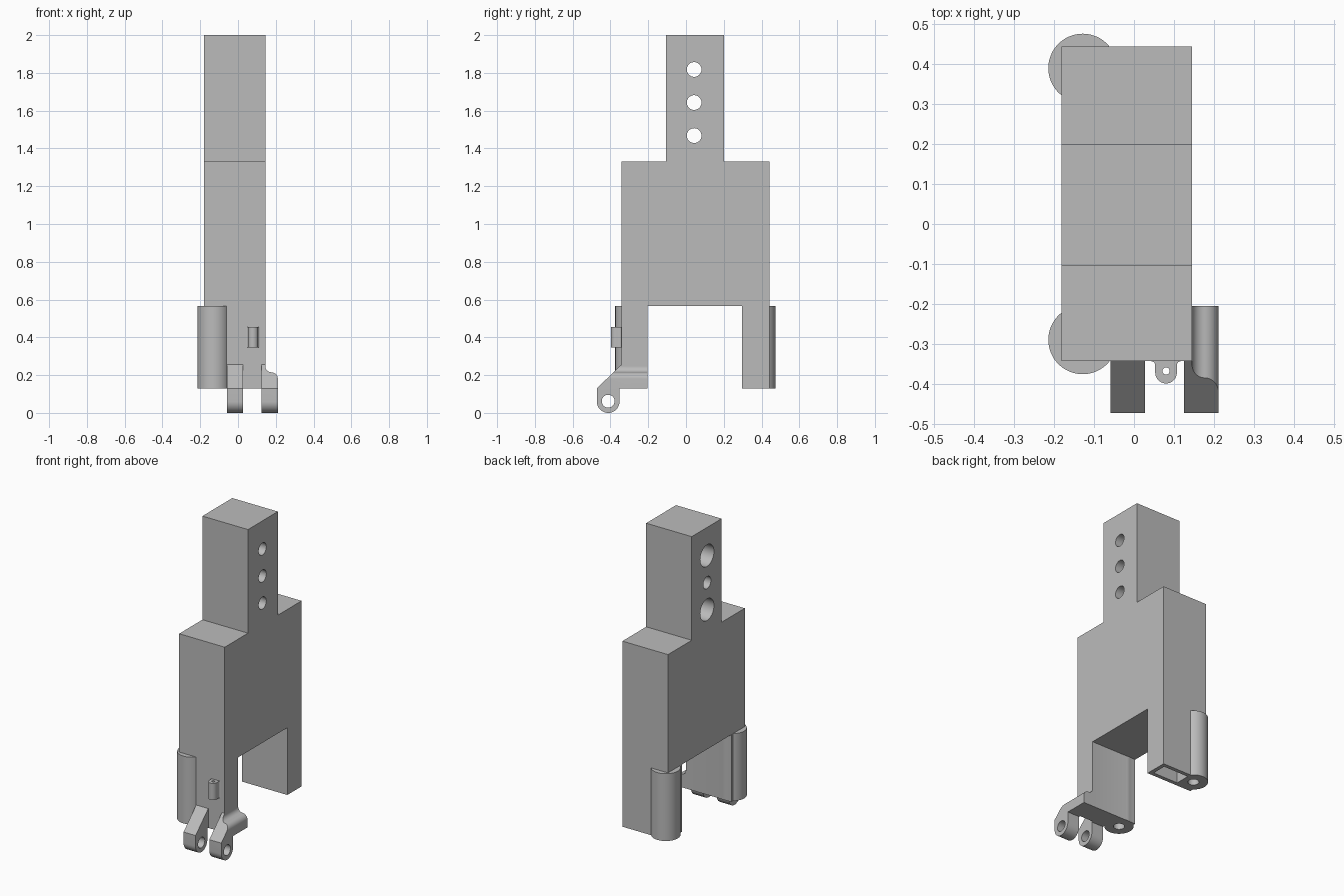
import bpy, bmesh
from math import cos, sin, pi, radians
from mathutils import Vector

old = bpy.data.objects.get("Cube")
if old:
    bpy.data.objects.remove(old, do_unlink=True)

grey = bpy.data.materials.new("plain_grey")
grey.use_nodes = True
COL = (0.5, 0.5, 0.5, 1)
grey.diffuse_color = COL
grey.node_tree.nodes["Principled BSDF"].inputs["Base Color"].default_value = COL


def arc(cx, cy, r, a0, a1, n=12):
    """Points along an arc, angles in degrees."""
    angles = [radians(a0 + (a1 - a0) * i / n) for i in range(n + 1)]
    return [(cx + r * cos(a), cy + r * sin(a)) for a in angles]


def circle(cx, cy, r, n=48):
    return arc(cx, cy, r, 0, 360, n)[:-1]


def prism(name, pts, axis, lo, hi):
    """Extrude a 2D outline along an axis; outline is (y,z), (x,z) or (x,y)."""
    place = {"x": lambda p: (lo, p[0], p[1]),
             "y": lambda p: (p[0], lo, p[1]),
             "z": lambda p: (p[0], p[1], lo)}[axis]
    shift = Vector([(hi - lo) * (a == axis) for a in "xyz"])
    bm = bmesh.new()
    face = bm.faces.new([bm.verts.new(place(p)) for p in pts])
    new = bmesh.ops.extrude_face_region(bm, geom=[face])["geom"]
    bmesh.ops.translate(bm, vec=shift,
                        verts=[v for v in new if isinstance(v, bmesh.types.BMVert)])
    bmesh.ops.recalc_face_normals(bm, faces=bm.faces)
    me = bpy.data.meshes.new(name)
    bm.to_mesh(me)
    bm.free()
    me.materials.append(grey)
    ob = bpy.data.objects.new(name, me)
    bpy.context.collection.objects.link(ob)
    return ob


def combine(ob, other, operation, keep=False):
    bpy.context.view_layer.objects.active = ob
    mod = ob.modifiers.new(operation.lower(), "BOOLEAN")
    mod.operation, mod.object, mod.solver = operation, other, "EXACT"
    bpy.ops.object.modifier_apply(modifier=mod.name)
    if not keep:
        bpy.data.objects.remove(other, do_unlink=True)


def smooth(ob):
    bpy.ops.object.select_all(action="DESELECT")
    ob.select_set(True)
    bpy.context.view_layer.objects.active = ob
    bpy.ops.object.shade_smooth_by_angle(angle=radians(30))


# Main dimensions
X0, X1 = -0.181, 0.145
FRONT, BACK = -0.3425, 0.4425
LEG, GAP, SHOULDER = 0.13, 0.565, 1.33

# Body: two legs, wide block and narrow tower
body = prism("body", [
    (FRONT, LEG), (-0.205, LEG), (-0.205, GAP), (0.297, GAP), (0.297, LEG),
    (BACK, LEG), (BACK, SHOULDER), (0.2, SHOULDER), (0.2, 2), (-0.105, 2),
    (-0.105, SHOULDER), (FRONT, SHOULDER)], "x", X0, X1)

# Round corner posts on the legs, each with a bore from below
for y in (-0.289, 0.389):
    combine(body, prism("post", circle(-0.128, y, 0.086), "z", LEG, GAP), "UNION")
    combine(body, prism("bore", circle(-0.128, y, 0.033), "z", 0, 0.45), "DIFFERENCE")

# Rectangular pocket under the back leg
pocket = [(-0.06, 0.322), (0.12, 0.322), (0.12, 0.418), (-0.06, 0.418)]
combine(body, prism("pocket", pocket, "z", 0, 0.45), "DIFFERENCE")

# Tower holes; the outer two are counterbored from one side
for z, counterbored in ((1.468, True), (1.643, False), (1.818, True)):
    combine(body, prism("hole", circle(0.043, z, 0.039), "x", -1, 1), "DIFFERENCE")
    if counterbored:
        combine(body, prism("counterbore", circle(0.043, z, 0.07), "x", -1, -0.03),
                "DIFFERENCE")


# Hinge lugs at the foot of the front leg
def lug(name, x0, x1, rear):
    outline = arc(-0.412, 0.06, 0.06, 180, 360, 20) + [
        (-0.352, LEG), (rear, LEG), (rear, 0.255), (FRONT, 0.255), (-0.472, LEG)]
    ob = prism(name, outline, "x", x0, x1)
    combine(ob, prism("pin_hole", circle(-0.412, 0.062, 0.034), "x", -1, 1), "DIFFERENCE")
    return ob


right_lug = lug("right_lug", -0.059, 0.027, FRONT)
left_lug = lug("left_lug", 0.125, 0.211, -0.205)

# The left lug wraps round the leg with a filleted shoulder
section = ([(0.1, -0.1), (0.3, -0.1), (0.3, 0.1), (0.211, 0.1)]
           + arc(0.176, 0.18, 0.035, 0, 90)
           + arc(0.176, 0.246, 0.031, 270, 180)
           + [(0.145, 0.3), (0.1, 0.3)])
combine(left_lug, prism("shoulder_cutter", section, "y", -1, 1), "INTERSECT")
combine(left_lug, body, "DIFFERENCE", keep=True)

# Small pierced clip on the front, flared where it meets the leg
clip = prism("front_clip",
             arc(0.043, FRONT - 0.01, 0.01, 90, 0, 6)
             + arc(0.08, -0.371, 0.027, 180, 360, 20)
             + arc(0.117, FRONT - 0.01, 0.01, 180, 90, 6), "z", 0.347, 0.455)
combine(clip, prism("clip_hole", circle(0.08, -0.367, 0.009, 24), "z", 0, 1), "DIFFERENCE")

for part in (body, right_lug, left_lug, clip):
    smooth(part)
